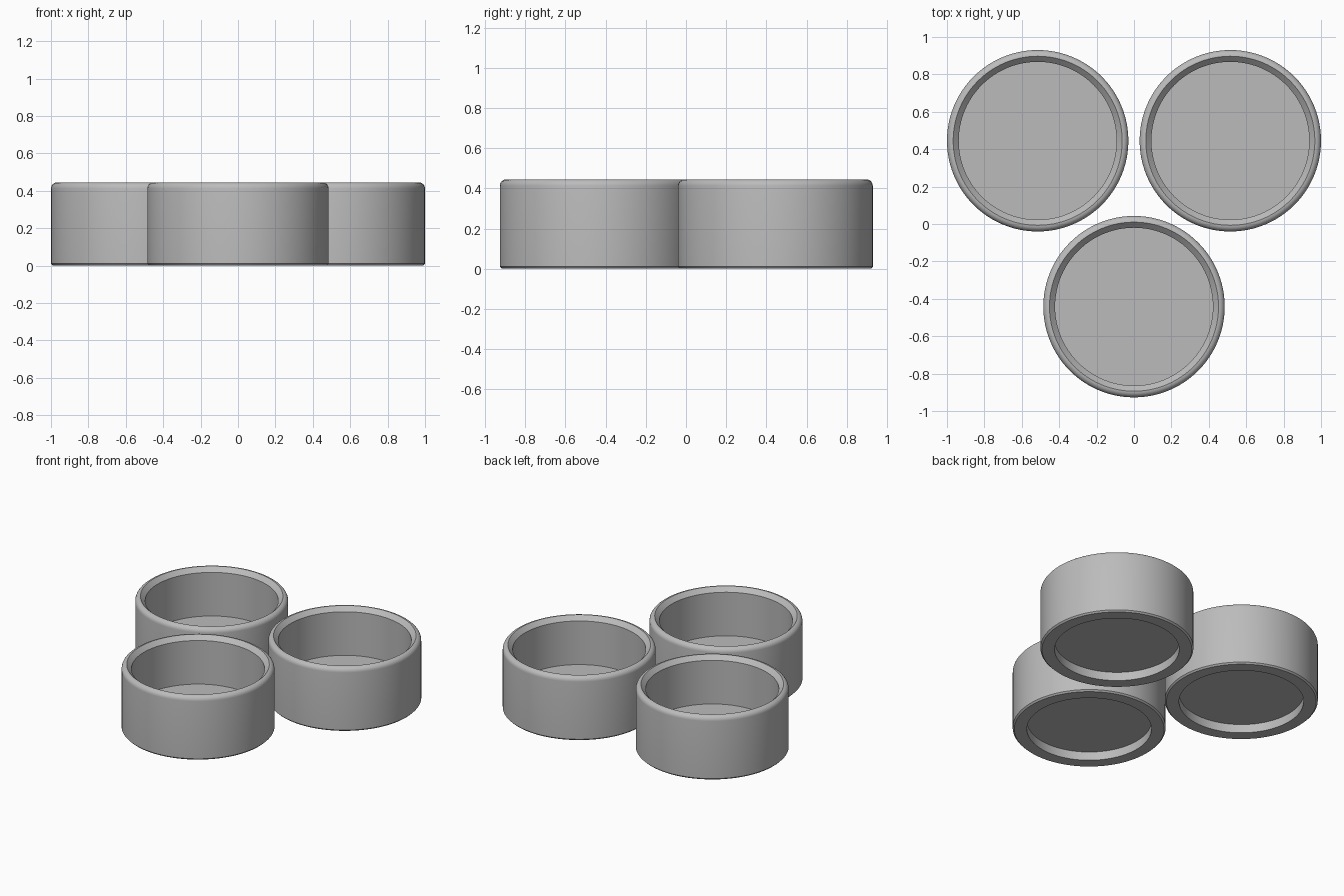
import bpy
import bmesh
import math
from mathutils import Matrix, Vector

cube = bpy.data.objects.get("Cube")
if cube:
    bpy.data.objects.remove(cube, do_unlink=True)

RADIUS = 0.485
HEIGHT = 0.445
ROUND = 0.033
SEGMENTS = 96

# One plain grey for everything
grey = bpy.data.materials.new("plain_grey")
grey.use_nodes = True
color = (0.50, 0.50, 0.50, 1)
grey.diffuse_color = color
grey.node_tree.nodes["Principled BSDF"].inputs["Base Color"].default_value = color


def dish_profile():
    """Half section of the dish, from underside centre round to floor centre."""
    points = [(0, 0.06), (0.395, 0.06), (0.395, 0), (RADIUS - 0.01, 0), (RADIUS, 0.01)]
    # Rounded outer lip
    for i in range(7):
        a = math.pi / 2 * i / 6
        points.append((RADIUS - ROUND + ROUND * math.cos(a),
                       HEIGHT - ROUND + ROUND * math.sin(a)))
    # Chamfered inner lip, straight wall and floor
    points += [(0.422, HEIGHT - 0.03), (0.422, 0.11), (0, 0.11)]
    return points


def make_dish(name, x, y):
    bm = bmesh.new()
    verts = [bm.verts.new((r, 0, z)) for r, z in dish_profile()]
    edges = [bm.edges.new(pair) for pair in zip(verts, verts[1:])]
    bmesh.ops.spin(bm, geom=verts + edges, axis=(0, 0, 1), cent=(0, 0, 0),
                   angle=math.tau, steps=SEGMENTS)
    bmesh.ops.remove_doubles(bm, verts=bm.verts, dist=0.0005)
    bmesh.ops.recalc_face_normals(bm, faces=bm.faces)
    mesh = bpy.data.meshes.new(name)
    bm.to_mesh(mesh)
    bm.free()
    mesh.materials.append(grey)
    dish = bpy.data.objects.new(name, mesh)
    dish.location = (x, y, 0)
    bpy.context.collection.objects.link(dish)
    bpy.ops.object.select_all(action='DESELECT')
    dish.select_set(True)
    bpy.context.view_layer.objects.active = dish
    bpy.ops.object.shade_smooth_by_angle(angle=math.radians(30))


# Three dishes in a triangle
make_dish("left_dish", 0.515, 0.445)
make_dish("right_dish", -0.515, 0.445)
make_dish("front_dish", 0, -0.442)
